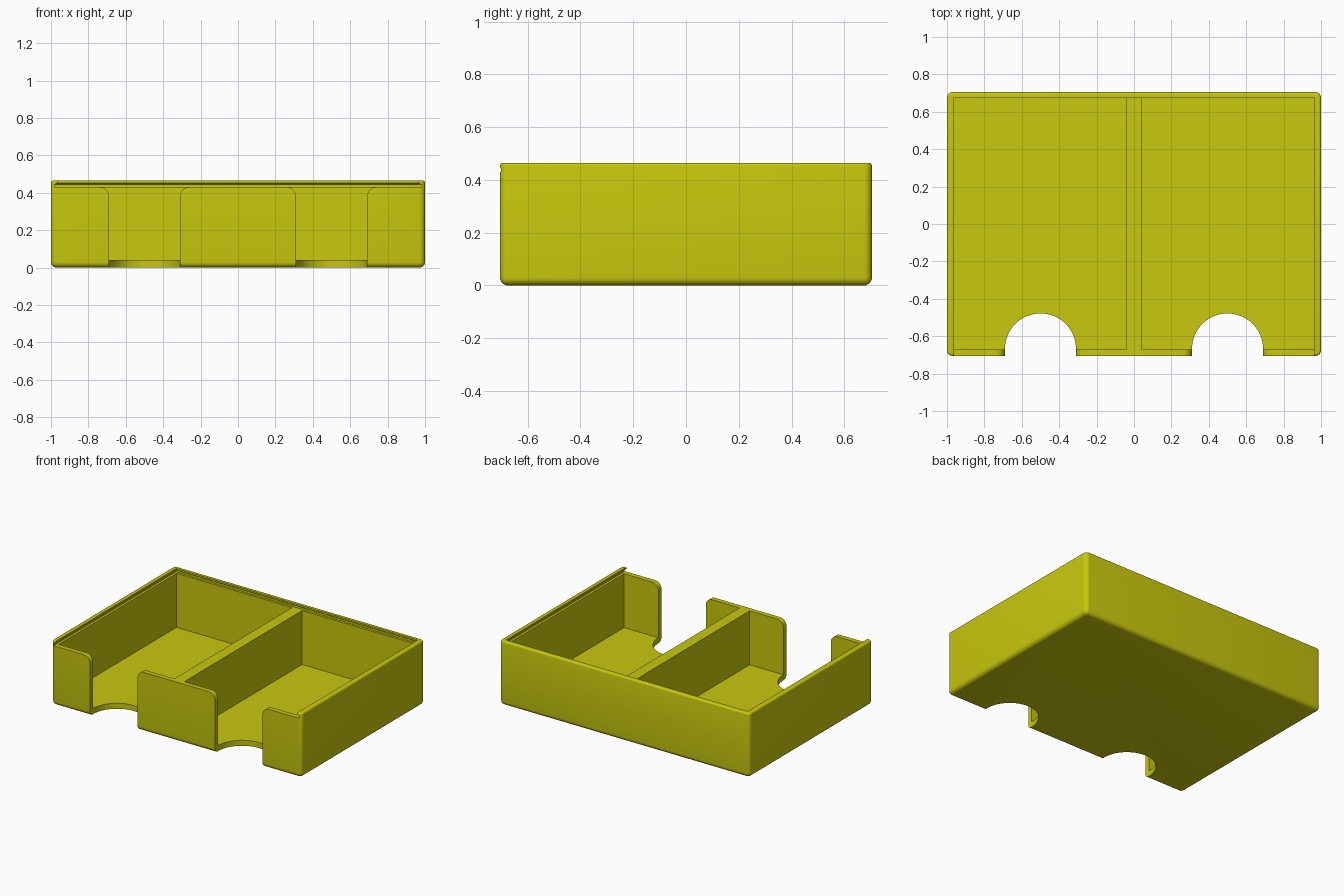
import bpy, bmesh, math

if "Cube" in bpy.data.objects:
    bpy.data.objects.remove(bpy.data.objects["Cube"])

yellow = bpy.data.materials.new("yellow plastic")
yellow.diffuse_color = (0.58, 0.58, 0.004, 1)
yellow.use_nodes = True
yellow.node_tree.nodes["Principled BSDF"].inputs["Base Color"].default_value = yellow.diffuse_color

HX, HY, H = 1.0, 0.705, 0.465      # outer half sizes and height
WALL, FLOOR, LEDGE = 0.035, 0.04, 0.43


def make_object(name, bm):
    bmesh.ops.recalc_face_normals(bm, faces=bm.faces)
    mesh = bpy.data.meshes.new(name)
    bm.to_mesh(mesh)
    bm.free()
    mesh.materials.append(yellow)
    ob = bpy.data.objects.new(name, mesh)
    bpy.context.collection.objects.link(ob)
    return ob


def loft(name, rings):
    """Closed solid through rings of equal point count."""
    bm = bmesh.new()
    loops = [[bm.verts.new(p) for p in r] for r in rings]
    n = len(loops[0])
    for a, b in zip(loops, loops[1:]):
        for i in range(n):
            j = (i + 1) % n
            bm.faces.new((a[i], a[j], b[j], b[i]))
    bm.faces.new(loops[0])
    bm.faces.new(loops[-1])
    return make_object(name, bm)


def rect(x0, x1, y0, y1, z):
    return [(x0, y0, z), (x1, y0, z), (x1, y1, z), (x0, y1, z)]


# Outer block with rounded sides and base, finer rounding on the top rim
bm = bmesh.new()
bmesh.ops.create_cube(bm, size=1)
for v in bm.verts:
    v.co = (v.co.x * 2 * HX, v.co.y * 2 * HY, (v.co.z + 0.5) * H)
edges = [e for e in bm.edges if min(v.co.z for v in e.verts) < 0.01]
bmesh.ops.bevel(bm, geom=edges, offset=0.03, segments=6, profile=0.5, affect='EDGES')
top = [e for e in bm.edges if all(v.co.z > H - 0.001 for v in e.verts)]
bmesh.ops.bevel(bm, geom=top, offset=0.012, segments=4, profile=0.5, affect='EDGES')
tray = make_object("tray", bm)

cutters = []

# Two compartments, leaving the divider between them
for s in (-1, 1):
    x0, x1 = sorted((s * 0.04, s * (HX - WALL)))
    cutters.append(loft("compartment_cutter", [
        rect(x0, x1, -HY + WALL, HY - 0.03, z) for z in (FLOOR, LEDGE + 0.01)]))

# Undercut slot for a sliding lid, open at the front
cutters.append(loft("lid_slot_cutter", [
    rect(-HX + w, HX - w, -1, HY - w + 0.004, z)
    for z, w in ((LEDGE, 0.018), (0.443, 0.018), (0.453, 0.034), (0.6, 0.034))]))

# Finger openings: round bite in the floor and a slot in the front wall
R, r = 0.19, 0.05
for cx in (-0.5, 0.5):
    half = [(R, -0.1)] + [
        (R + r - r * math.cos(a), LEDGE - r + r * math.sin(a))
        for a in (math.pi / 2 * i / 8 for i in range(9))] + [(R + r, 0.5)]
    outline = half + [(-x, z) for x, z in reversed(half)]
    cutters.append(loft("wall_opening_cutter", [
        [(cx + x, y, z) for x, z in outline] for y in (-0.9, -0.665)]))
    circle = [(R * math.cos(math.tau * i / 64), R * math.sin(math.tau * i / 64))
              for i in range(64)]
    cutters.append(loft("floor_bite_cutter", [
        [(cx + x, y - 0.668, z) for x, y in circle] for z in (-0.1, 0.3)]))

# Cut the tray, then remove the cutters
bpy.context.view_layer.objects.active = tray
tray.select_set(True)
for c in cutters:
    mod = tray.modifiers.new("cut", 'BOOLEAN')
    mod.operation, mod.solver, mod.object = 'DIFFERENCE', 'EXACT', c
    bpy.ops.object.modifier_apply(modifier=mod.name)
for c in cutters:
    bpy.data.objects.remove(c)
bpy.ops.object.shade_smooth_by_angle(angle=math.radians(30))
